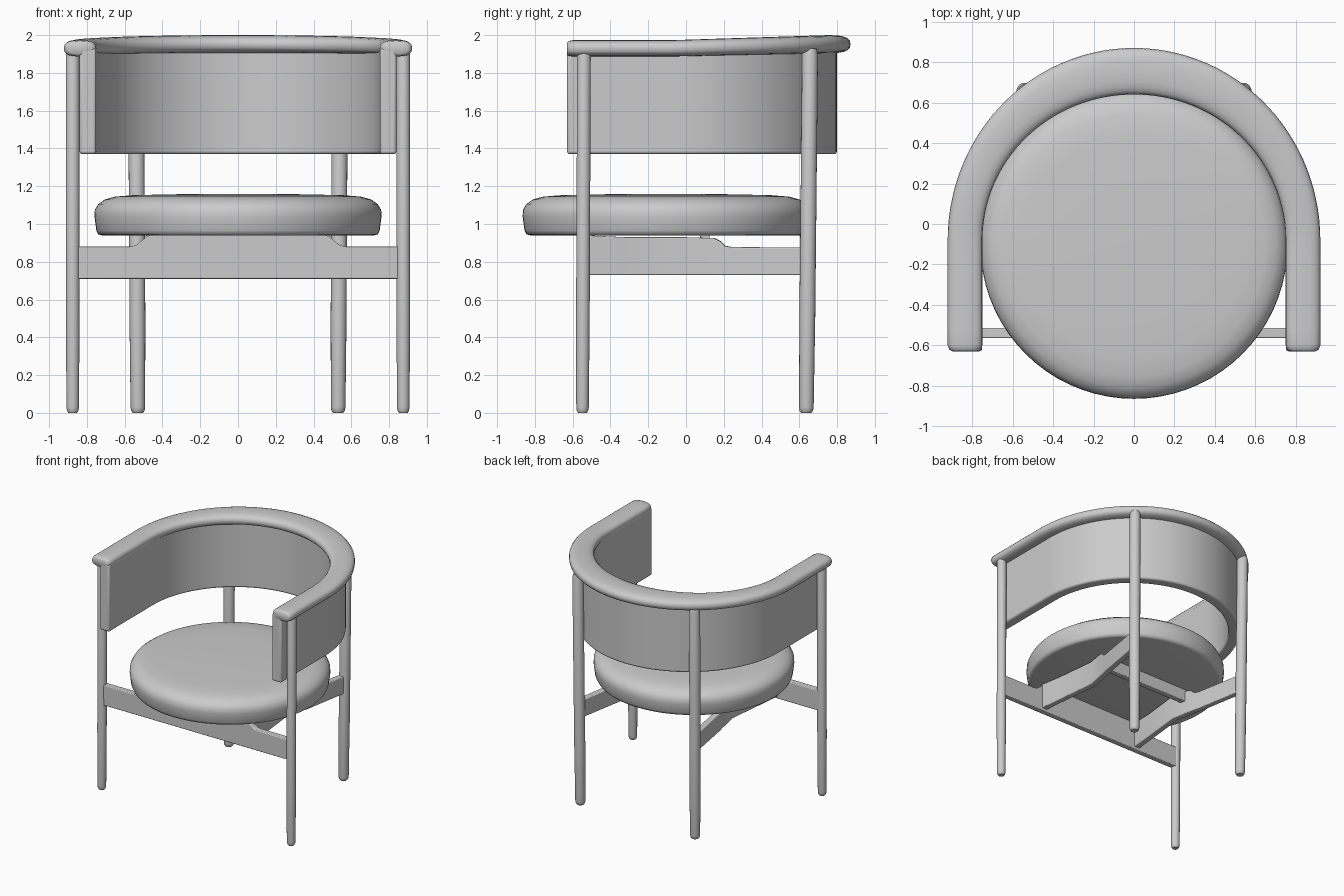
import bpy, bmesh, math
from mathutils import Vector

cube = bpy.data.objects.get("Cube")
if cube:
    bpy.data.objects.remove(cube, do_unlink=True)

grey = bpy.data.materials.new("plain grey")
grey.use_nodes = True
COLOUR = (0.6, 0.6, 0.6, 1)
grey.diffuse_color = COLOUR
grey.node_tree.nodes["Principled BSDF"].inputs["Base Color"].default_value = COLOUR


def loft(name, rings, angle=40, bevel=0.0):
    """Skin a list of equal-sized closed rings and cap both ends."""
    bm = bmesh.new()
    loops = [[bm.verts.new(p) for p in ring] for ring in rings]
    for a, b in zip(loops, loops[1:]):
        n = len(a)
        for i in range(n):
            bm.faces.new((a[i], a[(i + 1) % n], b[(i + 1) % n], b[i]))
    bm.faces.new(loops[0])
    bm.faces.new(loops[-1])
    bmesh.ops.recalc_face_normals(bm, faces=bm.faces)
    mesh = bpy.data.meshes.new(name)
    bm.to_mesh(mesh)
    bm.free()
    mesh.materials.append(grey)
    obj = bpy.data.objects.new(name, mesh)
    bpy.context.collection.objects.link(obj)
    if bevel:
        mod = obj.modifiers.new("soft edges", 'BEVEL')
        mod.width, mod.segments, mod.limit_method = bevel, 3, 'ANGLE'
        mod.angle_limit = math.radians(50)
    bpy.ops.object.select_all(action='DESELECT')
    obj.select_set(True)
    bpy.context.view_layer.objects.active = obj
    bpy.ops.object.shade_smooth_by_angle(angle=math.radians(angle))
    return obj


def lathe(name, profile, foot, head, sides):
    """Round part from (radius, z) points, leaning from foot to head."""
    z0, z1 = profile[0][1], profile[-1][1]
    rings = []
    for r, z in profile:
        c = Vector(foot).lerp(Vector(head), (z - z0) / (z1 - z0))
        rings.append([(c.x + r * math.cos(a), c.y + r * math.sin(a), z)
                      for a in (math.tau * i / sides for i in range(sides))])
    return loft(name, rings, 50)


def sides_of(path):
    """Horizontal unit normal at each point of a plan path."""
    out = []
    for i in range(len(path)):
        d = Vector(path[min(i + 1, len(path) - 1)][:2]) - Vector(path[max(i - 1, 0)][:2])
        out.append(Vector((d.y, -d.x)).normalized())
    return out


def board(name, stations, thick, bevel):
    """Upright board along (x, y, bottom, top) stations."""
    h = thick / 2
    rings = [[(x + n.x * s, y + n.y * s, z) for s, z in ((-h, b), (h, b), (h, t), (-h, t))]
             for (x, y, b, t), n in zip(stations, sides_of(stations))]
    return loft(name, rings, 35, bevel)


def u_path(radius, centre_y, front_y, steps=56):
    """Half circle at the back with a straight arm to the front on each side."""
    arc = [(radius * math.cos(math.pi * i / steps), centre_y + radius * math.sin(math.pi * i / steps))
           for i in range(steps + 1)]
    arm = [front_y + (centre_y - front_y) * i / 8 for i in range(8)]
    return [(radius, y) for y in arm] + arc + [(-radius, y) for y in reversed(arm)]


# Legs
for side, sx in (("left", 1), ("right", -1)):
    for place, r, foot, head in (("front", 0.036, (0.875, -0.548), (0.875, -0.54)),
                                 ("back", 0.042, (0.53, 0.637), (0.54, 0.657))):
        profile = [(r * 0.65, 0), (r * 0.85, 0.012), (r * 0.92, 0.03), (r, 0.5), (r, 1.9), (r * 0.8, 1.93)]
        lathe(f"{place}_leg_{side}", profile, (sx * foot[0], foot[1]), (sx * head[0], head[1]), 20)

# Round seat cushion
lathe("seat_cushion",
      [(0.72, 0.94), (0.74, 0.945), (0.75, 0.965), (0.76, 1.04), (0.758, 1.075), (0.74, 1.105),
       (0.705, 1.13), (0.65, 1.145), (0.55, 1.153), (0.3, 1.158), (0.05, 1.16)],
      (0, -0.105), (0, -0.105), 72)

# Curved back panel
board("back_panel", [(x, y, 1.37, 1.93) for x, y in u_path(0.795, -0.04, -0.63)], 0.088, 0.015)

# Top rail: oval section, wider and higher towards the back
path = u_path(0.836, -0.08, -0.60)
path = [(path[0][0], -0.63), (path[0][0], -0.622)] + path + [(path[-1][0], -0.622), (path[-1][0], -0.63)]
rings = []
for i, ((x, y), n) in enumerate(zip(path, sides_of(path))):
    back = max(0, (y + 0.08) / 0.836)
    end = min(i, len(path) - 1 - i)
    fit = (0.7, 0.9, 1)[min(end, 2)]
    w, h, z = (0.086 + 0.029 * back ** 2) * fit, (0.043 + 0.005 * back) * fit, 1.93 + 0.022 * back
    ring = []
    for k in range(20):
        c, s = math.cos(math.tau * k / 20), math.sin(math.tau * k / 20)
        u, v = (math.copysign(abs(q) ** 0.75, q) for q in (c, s))
        ring.append((x + n.x * w * u, y + n.y * w * u, z + h * v))
    rings.append(ring)
loft("top_rail", rings, 60)

# Front stretcher with a raised middle that carries the seat
half = [(0.87, 0.88), (0.57, 0.88), (0.54, 0.888), (0.51, 0.91), (0.485, 0.932), (0.46, 0.942)]
tops = half + [(-x, t) for x, t in reversed(half)]
board("front_stretcher", [(x, -0.54, 0.71, t) for x, t in tops], 0.05, 0.006)

# Side stretchers, bent inwards, stepped down behind the seat support
for side, sx in (("left", 1), ("right", -1)):
    stations = [(0.465, -0.53, 0.94), (0.445, -0.32, 0.93), (0.41, 0, 0.93), (0.44, 0.15, 0.925),
                (0.445, 0.18, 0.91), (0.45, 0.205, 0.885), (0.46, 0.24, 0.878), (0.53, 0.64, 0.875)]
    board(f"side_stretcher_{side}", [(sx * x, y, 0.73, t) for x, y, t in stations], 0.05, 0.006)

# Cross bar under the seat
board("seat_cross_bar", [(0.42, 0.1, 0.84, 0.942), (-0.42, 0.1, 0.84, 0.942)], 0.05, 0.006)
